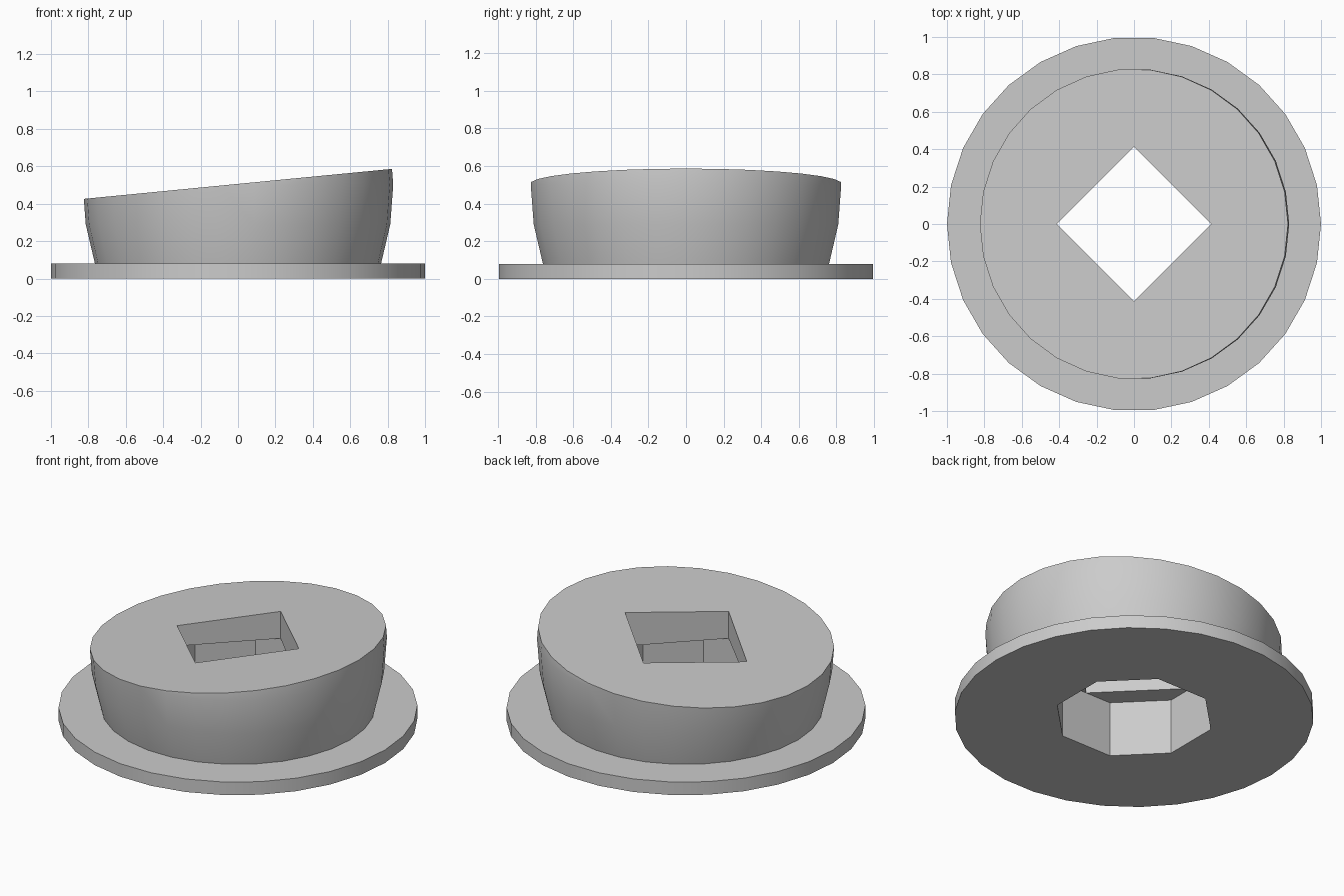
import bpy, bmesh, math

old = bpy.data.objects.get("Cube")
if old:
    bpy.data.objects.remove(old, do_unlink=True)

# Single plain grey material
grey = bpy.data.materials.new("light_grey")
grey.use_nodes = True
COLOUR = (0.6, 0.6, 0.6, 1.0)
grey.diffuse_color = COLOUR
grey.node_tree.nodes["Principled BSDF"].inputs["Base Color"].default_value = COLOUR


def lathe(name, rings, sides, phase=0.0, slant=None):
    """Closed solid from (radius, z) rings; slant = (plane point, normal) trims the top."""
    bm = bmesh.new()
    loops = []
    for r, z in rings:
        angles = [phase + math.tau * i / sides for i in range(sides)]
        loops.append([bm.verts.new((r * math.cos(a), r * math.sin(a), z)) for a in angles])
    for lo, hi in zip(loops, loops[1:]):
        for i in range(sides):
            j = (i + 1) % sides
            bm.faces.new((lo[i], lo[j], hi[j], hi[i]))
    bm.faces.new(loops[0][::-1])
    bm.faces.new(loops[-1])
    if slant:
        geom = bm.verts[:] + bm.edges[:] + bm.faces[:]
        cut = bmesh.ops.bisect_plane(bm, geom=geom, plane_co=slant[0],
                                     plane_no=slant[1], clear_outer=True)
        edges = [e for e in cut["geom_cut"] if isinstance(e, bmesh.types.BMEdge)]
        bmesh.ops.contextual_create(bm, geom=edges)
    bmesh.ops.recalc_face_normals(bm, faces=bm.faces[:])
    mesh = bpy.data.meshes.new(name)
    bm.to_mesh(mesh)
    bm.free()
    mesh.materials.append(grey)
    obj = bpy.data.objects.new(name, mesh)
    bpy.context.collection.objects.link(obj)
    return obj


def activate(obj):
    bpy.ops.object.select_all(action='DESELECT')
    obj.select_set(True)
    bpy.context.view_layer.objects.active = obj


def subtract(obj, cutter):
    mod = obj.modifiers.new("hole", 'BOOLEAN')
    mod.operation = 'DIFFERENCE'
    mod.solver = 'EXACT'
    mod.object = cutter
    activate(obj)
    bpy.ops.object.modifier_apply(modifier=mod.name)


FLANGE_TOP = 0.08
LEDGE_Z = 0.34

# Flange disc at the bottom
flange = lathe("flange", [(1.0, 0.0), (1.0, FLANGE_TOP)], 30)

# Bulging body: a slice of a stretched sphere with a slanted top
rings = [(0.765, FLANGE_TOP)]
for step in (-1, 0, 1):
    a = math.radians(11.25 * step)
    rings.append((0.83 * math.cos(a), 0.5 + 1.08 * math.sin(a)))
body = lathe("body", rings, 30, slant=((0, 0, 0.506), (-0.0973, 0, 1)))

# Octagonal socket below, square socket above whose corners touch its flats
half = 0.414
octagon = lathe("octagon_cutter", [(half / math.cos(math.pi / 8), -0.2),
                                   (half / math.cos(math.pi / 8), LEDGE_Z)], 8, math.pi / 8)
square = lathe("square_cutter", [(half, 0.2), (half, 0.9)], 4)
subtract(flange, octagon)
subtract(body, octagon)
subtract(body, square)
for cutter in (octagon, square):
    bpy.data.objects.remove(cutter, do_unlink=True)

# Smooth round walls, crisp rims and sockets
for part in (flange, body):
    activate(part)
    bpy.ops.object.shade_smooth_by_angle(angle=math.radians(30))
